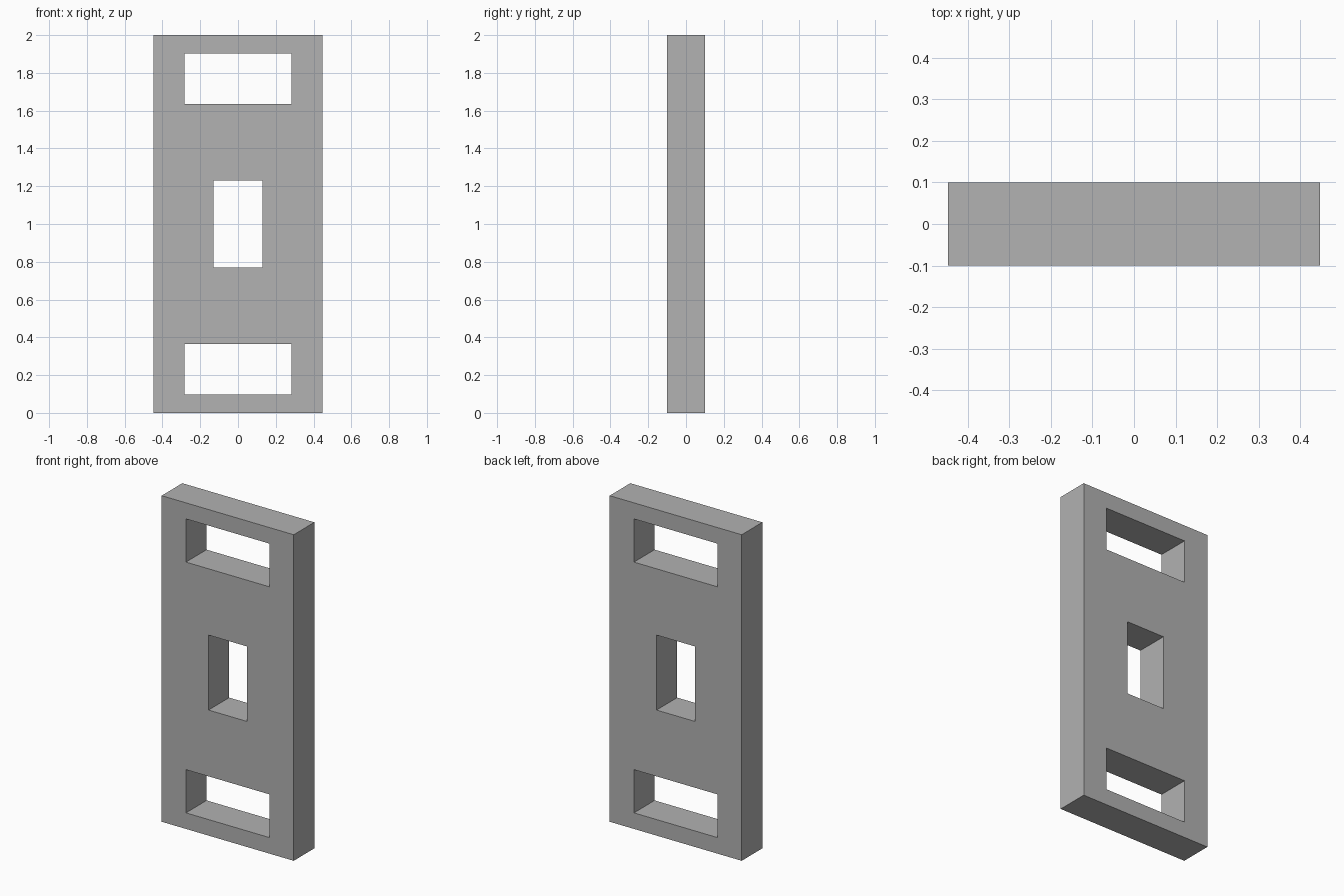
import bpy

cube = bpy.data.objects.get("Cube")
if cube:
    bpy.data.objects.remove(cube, do_unlink=True)

WIDTH, DEPTH, HEIGHT = 0.896, 0.2, 2.0

# Plain grey material
grey = bpy.data.materials.new("plain_grey")
grey.use_nodes = True
colour = (0.445, 0.445, 0.445, 1)
grey.diffuse_color = colour
grey.node_tree.nodes["Principled BSDF"].inputs["Base Color"].default_value = colour


def box(name, size, z):
    """Box centred on x and y, with its middle at height z."""
    bpy.ops.mesh.primitive_cube_add(size=1, location=(0, 0, z))
    obj = bpy.context.object
    obj.name = name
    obj.scale = size
    bpy.ops.object.transform_apply(location=True, rotation=False, scale=True)
    obj.data.materials.append(grey)
    return obj


plate = box("slotted_plate", (WIDTH, DEPTH, HEIGHT), HEIGHT / 2)

# Openings through the plate: width, height, middle height
openings = {
    "lower_slot": (0.566, 0.265, 0.231),
    "centre_window": (0.26, 0.46, HEIGHT / 2),
    "upper_slot": (0.566, 0.265, HEIGHT - 0.231),
}
for name, (width, height, z) in openings.items():
    cutter = box(name + "_cutter", (width, DEPTH * 2, height), z)
    cutter.hide_render = True
    cut = plate.modifiers.new(name, "BOOLEAN")
    cut.operation = "DIFFERENCE"
    cut.solver = "EXACT"
    cut.object = cutter
    bpy.context.view_layer.objects.active = plate
    bpy.ops.object.modifier_apply(modifier=cut.name)
    bpy.data.objects.remove(cutter, do_unlink=True)
